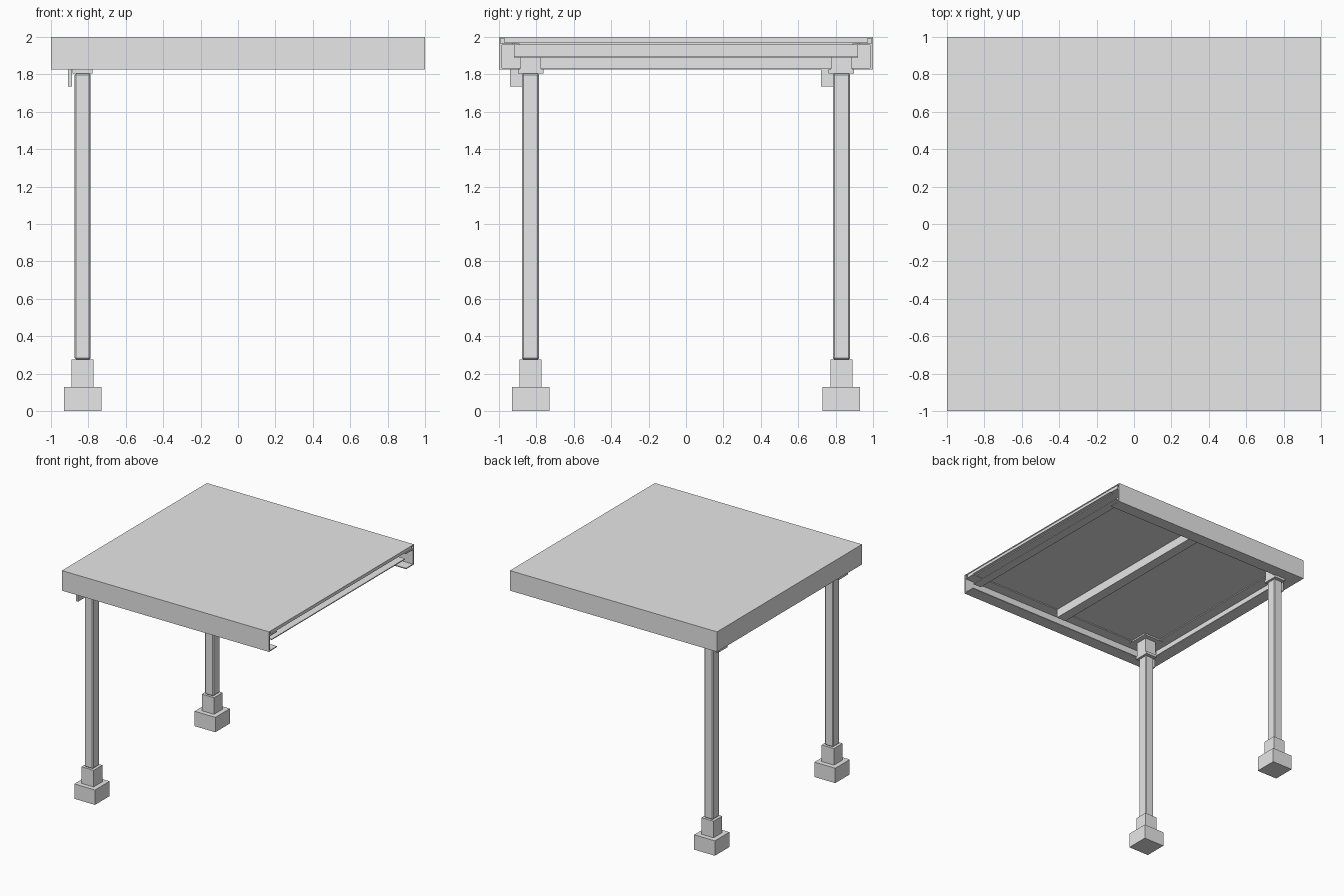
import bpy

# Remove the default object
old = bpy.data.objects.get("Cube")
if old:
    bpy.data.objects.remove(old, do_unlink=True)

# Single painted-metal colour
GREY = (0.8, 0.8, 0.8, 1.0)
mat = bpy.data.materials.new("light_grey")
mat.use_nodes = True
mat.diffuse_color = GREY
mat.node_tree.nodes["Principled BSDF"].inputs["Base Color"].default_value = GREY


def add_mesh(name, verts, faces):
    mesh = bpy.data.meshes.new(name)
    mesh.from_pydata(verts, [], faces)
    mesh.materials.append(mat)
    obj = bpy.data.objects.new(name, mesh)
    bpy.context.collection.objects.link(obj)
    return obj


def box(name, xs, ys, zs):
    """Box spanning the given (low, high) ranges."""
    verts = [(x, y, z) for x in xs for y in ys for z in zs]
    faces = [(0, 1, 3, 2), (4, 6, 7, 5), (0, 4, 5, 1),
             (2, 3, 7, 6), (0, 2, 6, 4), (1, 5, 7, 3)]
    return add_mesh(name, verts, faces)


def channel(name, axis, web, lip, ends, zs, t=0.008):
    """C-section rail along an axis, web at one side and flanges reaching to lip."""
    d = t if lip > web else -t
    lo, hi = zs
    profile = [(web, lo), (lip, lo), (lip, lo + t), (web + d, lo + t),
               (web + d, hi - t), (lip, hi - t), (lip, hi), (web, hi)]
    n = len(profile)
    verts = [(e, p, z) if axis == "x" else (p, e, z)
             for e in ends for p, z in profile]
    faces = [(i, (i + 1) % n, (i + 1) % n + n, i + n) for i in range(n)]
    faces += [tuple(reversed(range(n))), tuple(range(n, 2 * n))]
    obj = add_mesh(name, verts, faces)
    # Make the normals point outward
    import bmesh
    bm = bmesh.new()
    bm.from_mesh(obj.data)
    bmesh.ops.recalc_face_normals(bm, faces=bm.faces)
    bm.to_mesh(obj.data)
    bm.free()
    return obj


# Roof: thin top sheet and deck panel beneath it
box("roof_sheet", (-1, 1), (-1, 1), (1.992, 2))
box("roof_deck", (-0.97, 0.995), (-0.97, 0.97), (1.968, 1.992))

# Fascias with channel rails on three sides, the +x end stays open
EDGE = (1.825, 1.965)
FASCIA = (1.825, 1.992)
for side, s in (("front", -1), ("back", 1)):
    box(side + "_fascia", (-1, 1), sorted((s, s * 0.992)), FASCIA)
    channel(side + "_rail", "x", s * 0.992, s * 0.89, (-0.992, 1), EDGE)
box("right_fascia", (-1, -0.992), (-0.992, 0.992), FASCIA)
channel("right_rail", "y", -0.992, -0.89, (-0.89, 0.89), EDGE)

# Cross beams under the deck
BEAM = (1.89, 1.967)
channel("end_beam", "y", 0.89, 0.97, (-0.92, 0.92), BEAM)
channel("middle_beam", "y", 0.08, -0.01, (-0.9, 0.9), BEAM)

# Posts with stepped feet, caps and brackets
PX = -0.83
for side, py in (("front", -0.83), ("back", 0.83)):
    def block(part, hx, hy, zs):
        return box(side + "_" + part, (PX - hx, PX + hx), (py - hy, py + hy), zs)

    block("foot", 0.1, 0.1, (0, 0.13))
    block("socket", 0.059, 0.059, (0.13, 0.275))
    post = block("post", 0.042, 0.046, (0.275, 1.805))
    bevel = post.modifiers.new("soft_corners", "BEVEL")
    bevel.width = 0.008
    bevel.segments = 1
    block("cap", 0.054, 0.068, (1.805, 1.828))
    block("head", 0.054, 0.056, (1.828, 1.96))
    block("ceiling_plate", 0.1, 0.1, (1.955, 1.968))
    box(side + "_bracket", (-0.907, -0.887), (py - 0.11, py + 0.02), (1.735, 1.825))
